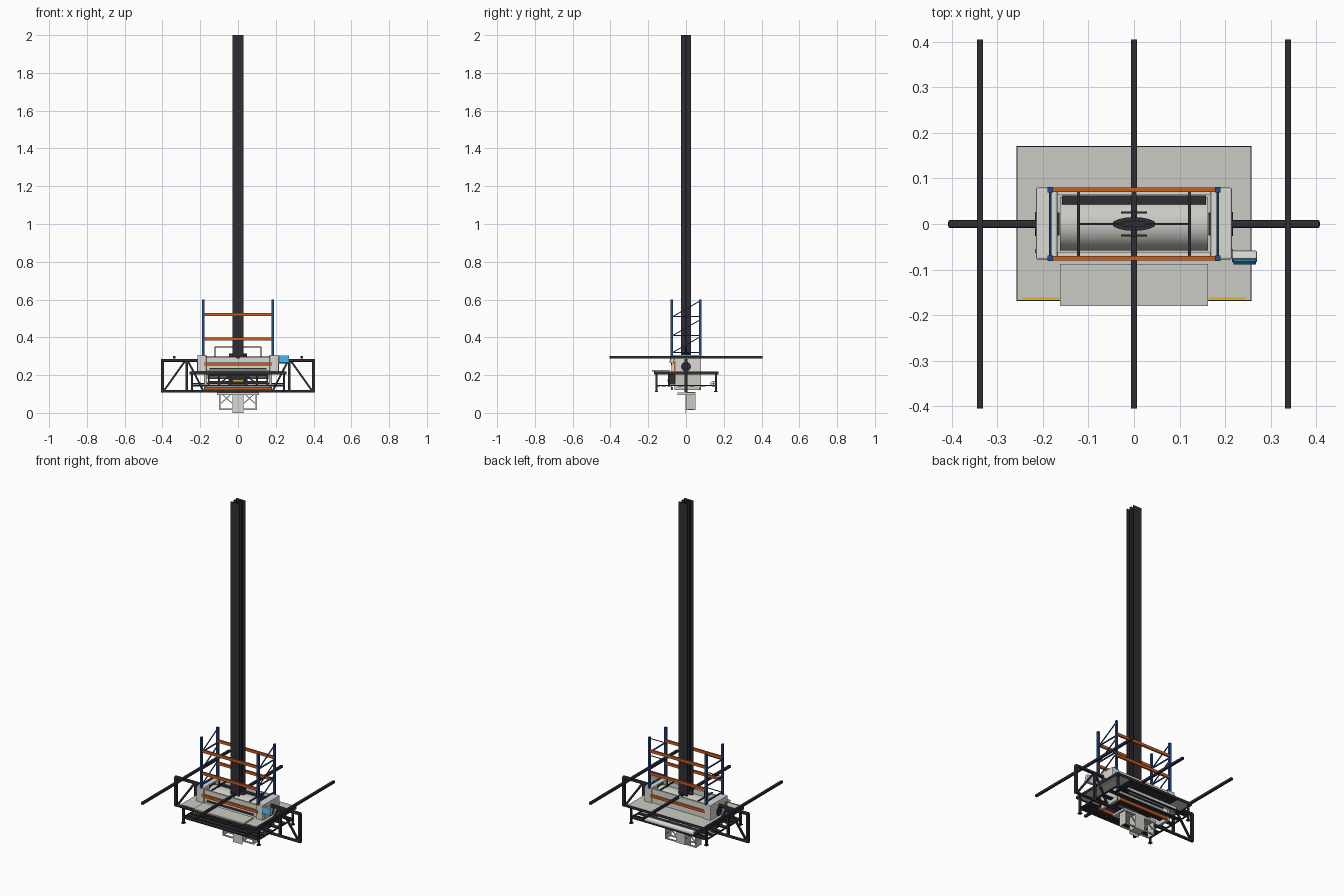
import bpy, math
from mathutils import Vector

def mat(name, rgb):
    m = bpy.data.materials.new(name)
    m.diffuse_color = (*rgb, 1)
    return m

BLACK = mat("charcoal steel", (0.028, 0.026, 0.034))
GREY = mat("warm grey", (0.60, 0.60, 0.56))
LIGHT = mat("light grey", (0.70, 0.70, 0.67))
BLUE = mat("rack blue", (0.02, 0.072, 0.25))
ORANGE = mat("beam orange", (0.60, 0.11, 0.012))
YELLOW = mat("safety yellow", (0.75, 0.45, 0.02))
CYAN = mat("screen cyan", (0.05, 0.46, 0.85))

def box(name, x, y, z, m, bevel=0):
    """Box from (min, max) ranges."""
    bpy.ops.mesh.primitive_cube_add(size=1, location=[sum(r) / 2 for r in (x, y, z)])
    o = bpy.context.object
    o.name = name
    o.scale = [r[1] - r[0] for r in (x, y, z)]
    bpy.ops.object.transform_apply(location=False, rotation=False, scale=True)
    o.data.materials.append(m)
    if bevel:
        b = o.modifiers.new("bevel", 'BEVEL')
        b.width, b.segments = bevel, 2
    return o

def bar(name, a, b, w, m, sides=4):
    """Square or round bar between two points; w is its full width."""
    a, b = Vector(a), Vector(b)
    d = b - a
    r = w / 2 * (math.sqrt(2) if sides == 4 else 1)
    bpy.ops.mesh.primitive_cylinder_add(vertices=sides, radius=r, depth=d.length, location=(a + b) / 2)
    o = bpy.context.object
    o.name = name
    if sides == 4:
        for v in o.data.vertices:
            x, y = v.co.x, v.co.y
            v.co.x, v.co.y = (x - y) * math.sqrt(0.5), (x + y) * math.sqrt(0.5)
    o.rotation_euler = d.to_track_quat('Z', 'Y').to_euler()
    o.data.materials.append(m)
    if sides > 8:
        bpy.ops.object.shade_smooth_by_angle()
    return o

# Tall column: two flanges, web and middle rib
for s in (-1, 1):
    box("column_flange", (-0.028, 0.028), (s * 0.0255 - 0.002, s * 0.0255 + 0.002), (0.29, 2.0), BLACK)
box("column_web", (-0.003, 0.003), (-0.025, 0.025), (0.29, 2.0), BLACK)
box("column_rib", (-0.026, 0.026), (-0.006, 0.006), (0.29, 2.0), BLACK)
foot = bar("column_foot", (0, 0, 0.29), (0, 0, 0.315), 0.03, BLACK, 16)
foot.scale.x = 3.2

# Long cross rails
for x in (-0.338, 0, 0.338):
    box("cross_rail", (x - 0.007, x + 0.007), (-0.405, 0.405), (0.288, 0.302), BLACK, 0.002)

# Side trusses
box("truss_bottom_chord", (-0.408, 0.408), (-0.007, 0.007), (0.108, 0.122), BLACK, 0.004)
for s in (-1, 1):
    box("truss_top_chord", sorted((s * 0.17, s * 0.408)), (-0.009, 0.009), (0.27, 0.286), BLACK, 0.005)
    bar("truss_end_post", (s * 0.4, 0, 0.11), (s * 0.4, 0, 0.28), 0.015, BLACK)
    bar("truss_mid_post", (s * 0.272, 0, 0.115), (s * 0.272, 0, 0.28), 0.013, BLACK)
    bar("truss_diagonal", (s * 0.39, 0, 0.12), (s * 0.28, 0, 0.275), 0.01, BLACK)
    bar("truss_diagonal", (s * 0.265, 0, 0.275), (s * 0.185, 0, 0.12), 0.01, BLACK)

# Work table with dark rim and tray, front apron and warning strips
box("table_top", (-0.256, 0.256), (-0.167, 0.169), (0.211, 0.219), GREY)
box("under_tray", (-0.16, 0.16), (-0.1, 0.165), (0.203, 0.211), BLACK)
for y in (-0.1675, 0.1695):
    box("table_rim", (-0.258, 0.258), (y - 0.0015, y + 0.0015), (0.203, 0.2185), BLACK)
for s in (-1, 1):
    box("table_rim", sorted((s * 0.255, s * 0.258)), (-0.169, 0.171), (0.203, 0.2185), BLACK)
    box("warning_strip", sorted((s * 0.165, s * 0.245)), (-0.166, -0.161), (0.218, 0.221), YELLOW)
box("front_apron", (-0.162, 0.162), (-0.18, -0.088), (0.219, 0.227), GREY)

# Table legs, lower rails and slats
for s in (-1, 1):
    for y in (-0.156, 0.158):
        bar("table_leg", (s * 0.243, y, 0.113), (s * 0.243, y, 0.21), 0.010, BLACK)
        box("leg_foot", (s * 0.243 - 0.009, s * 0.243 + 0.009), (y - 0.009, y + 0.009), (0.111, 0.116), BLACK)
    bar("side_rail", (s * 0.243, -0.156, 0.145), (s * 0.243, 0.158, 0.145), 0.007, BLACK)
for y in (-0.15, -0.118, -0.086, -0.03, 0.03, 0.09, 0.15):
    box("shelf_slat", (-0.243, 0.243), (y - 0.012, y + 0.012), (0.141, 0.147), BLACK)

# Open drive frame below the drum
for z in (0.16, 0.2):
    bar("drive_rail", (-0.162, -0.09, z), (0.162, -0.09, z), 0.012, BLACK)
for s in (-1, 1):
    for x in (0.045, 0.1, 0.155):
        bar("drive_post", (s * x, -0.09, 0.145), (s * x, -0.09, 0.21), 0.01, BLACK)
    bar("drive_brace", (s * 0.045, -0.09, 0.2), (s * 0.1, -0.09, 0.15), 0.008, BLACK)
box("drive_motor", (-0.045, 0.045), (-0.085, -0.03), (0.15, 0.205), BLACK, 0.004)
box("yellow_label", (-0.03, 0.03), (-0.099, -0.096), (0.166, 0.176), YELLOW)

# Machine end housings with bearings
for s in (-1, 1):
    box("end_housing", sorted((s * 0.168, s * 0.215)), (-0.078, 0.08), (0.21, 0.307), LIGHT, 0.004)
    box("lower_housing", sorted((s * 0.163, s * 0.178)), (-0.06, 0.08), (0.12, 0.21), GREY)
    bar("end_bearing", (s * 0.205, 0, 0.245), (s * 0.217, 0, 0.245), 0.052, BLACK, 24)
    box("side_stripe", sorted((s * 0.214, s * 0.217)), (-0.064, -0.055), (0.222, 0.275), ORANGE)
    box("lower_stripe", sorted((s * 0.177, s * 0.181)), (-0.062, -0.054), (0.155, 0.203), ORANGE)
    box("inner_bracket", sorted((s * 0.163, s * 0.169)), (-0.025, 0.025), (0.25, 0.3), BLACK)

# Main drum, side covers and support roller
bar("main_drum", (-0.162, 0, 0.238), (0.162, 0, 0.238), 0.116, GREY, 40)
box("drum_slot", (-0.158, 0.158), (0.043, 0.063), (0.265, 0.285), BLACK)
box("rear_cover", (-0.168, 0.168), (0.064, 0.074), (0.22, 0.302), LIGHT)
box("front_cover", (-0.168, 0.168), (-0.071, -0.062), (0.225, 0.295), LIGHT)
box("front_slot", (-0.15, 0.15), (-0.0735, -0.07), (0.229, 0.238), BLACK)
bar("rear_roller", (-0.16, 0.145, 0.155), (0.16, 0.145, 0.155), 0.03, LIGHT, 24)
bar("rear_roller_shaft", (-0.24, 0.145, 0.155), (0.24, 0.145, 0.155), 0.008, BLACK, 10)

# Thin guard above the drum
for s in (-1, 1):
    bar("guard_post", (s * 0.122, 0, 0.29), (s * 0.122, 0, 0.35), 0.005, BLACK)
    bar("guard_crossbar", (s * 0.122, -0.07, 0.302), (s * 0.122, 0.07, 0.302), 0.006, BLACK)
bar("guard_top", (-0.122, 0, 0.35), (0.122, 0, 0.35), 0.005, BLACK)

# Storage rack: posts, side bracing and beams
for s in (-1, 1):
    x = s * 0.184
    for y in (-0.075, 0.075):
        box("rack_post", (x - 0.006, x + 0.006), (y - 0.006, y + 0.006), (0.3, 0.6), BLUE)
    for z in (0.32, 0.41, 0.51):
        bar("rack_tie", (x, -0.075, z), (x, 0.075, z), 0.006, BLUE)
        bar("rack_brace", (x, -0.07, z), (x, 0.07, z + 0.08), 0.005, BLUE)
for z in (0.13, 0.26, 0.39, 0.52):
    for y in (-0.075, 0.075):
        box("rack_beam", (-0.18, 0.18), (y - 0.005, y + 0.005), (z - 0.008, z + 0.008), ORANGE)

# Control screen, tilted back
case = box("screen_case", (0.215, 0.27), (-0.081, -0.062), (0.262, 0.303), LIGHT, 0.003)
glass = box("screen_glass", (0.218, 0.268), (-0.085, -0.079), (0.265, 0.301), CYAN)
glass.rotation_euler.x = case.rotation_euler.x = math.radians(-12)

# Lower discharge box inside a frame with side panels and cross braces
box("discharge_box", (-0.03, 0.03), (0, 0.05), (0.015, 0.11), GREY)
box("discharge_plate", (-0.03, 0.03), (-0.003, 0.001), (0, 0.11), LIGHT)
for y in (0.004, 0.046):
    for s in (-1, 1):
        bar("frame_post", (s * 0.097, y, 0.02), (s * 0.097, y, 0.11), 0.007, LIGHT)
        bar("frame_brace", (s * 0.03, y, 0.05), (s * 0.09, y, 0.105), 0.005, LIGHT)
        bar("frame_brace", (s * 0.03, y, 0.105), (s * 0.09, y, 0.05), 0.005, LIGHT)
    bar("frame_bottom", (-0.1, y, 0.02), (0.1, y, 0.02), 0.007, LIGHT)
box("frame_top", (-0.11, 0.11), (-0.045, 0.05), (0.096, 0.108), LIGHT)
for s in (-1, 1):
    box("frame_side", sorted((s * 0.095, s * 0.099)), (0.004, 0.046), (0.018, 0.1), GREY)
